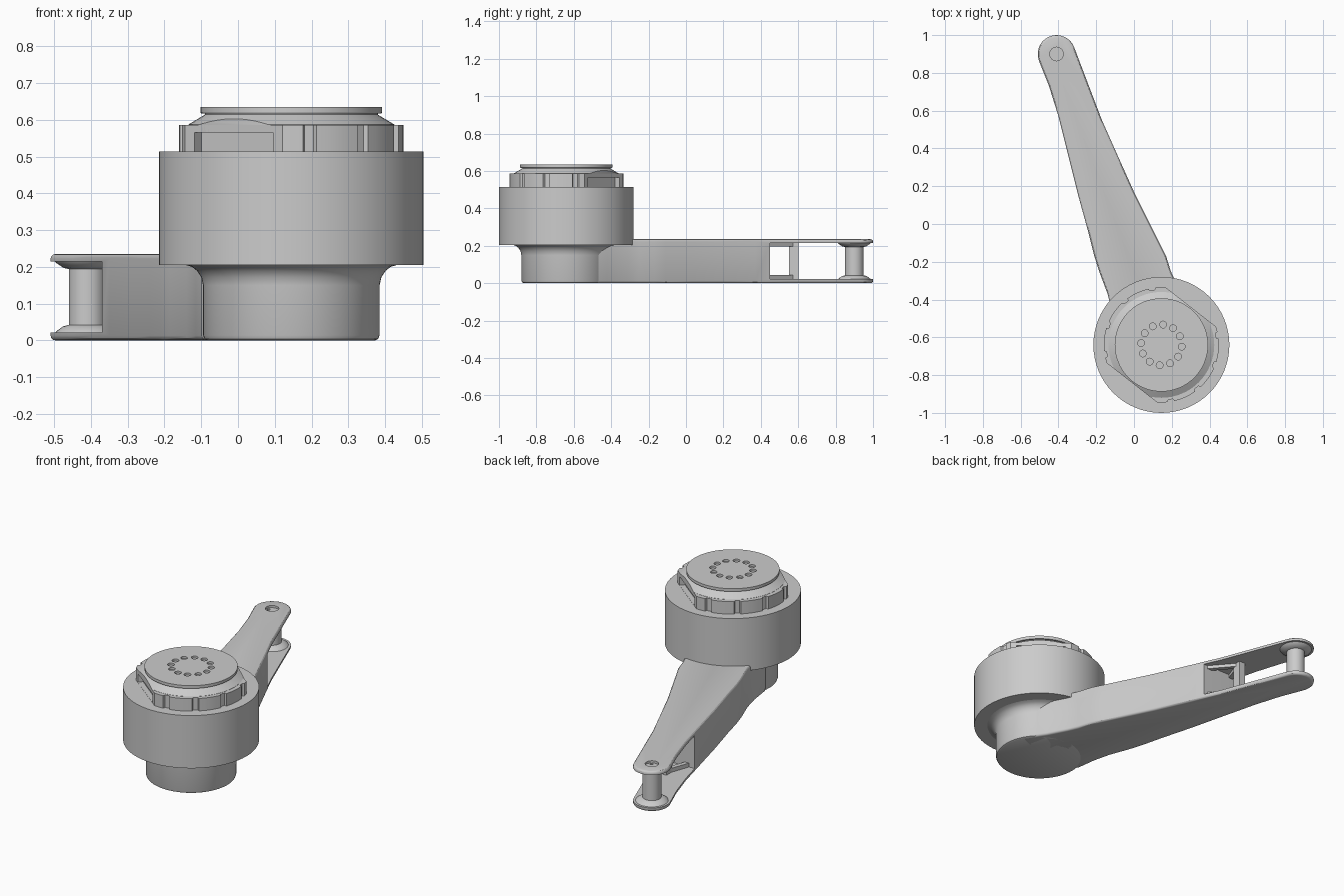
import bpy, bmesh
from math import sin, cos, pi, radians

if "Cube" in bpy.data.objects:
    bpy.data.objects.remove(bpy.data.objects["Cube"])

HUB = (0.145, -0.64)
TIP = (-0.41, 0.90)


def finish(bm, name):
    bmesh.ops.remove_doubles(bm, verts=bm.verts, dist=1e-5)
    bmesh.ops.recalc_face_normals(bm, faces=bm.faces)
    me = bpy.data.meshes.new(name)
    bm.to_mesh(me)
    bm.free()
    ob = bpy.data.objects.new(name, me)
    bpy.context.collection.objects.link(ob)
    return ob


def lathe(name, profile, centre, n=64):
    """Closed solid of revolution from (radius, z) points, capped at both ends."""
    bm = bmesh.new()
    rings = [[bm.verts.new((centre[0] + r * cos(2 * pi * i / n),
                            centre[1] + r * sin(2 * pi * i / n), z)) for i in range(n)]
             for r, z in profile]
    for a, b in zip(rings, rings[1:]):
        for i in range(n):
            j = (i + 1) % n
            bm.faces.new((a[i], a[j], b[j], b[i]))
    bm.faces.new(rings[0])
    bm.faces.new(rings[-1])
    return finish(bm, name)


def prisms(name, outlines, z0, z1):
    bm = bmesh.new()
    for pts in outlines:
        lo = [bm.verts.new((x, y, z0)) for x, y in pts]
        hi = [bm.verts.new((x, y, z1)) for x, y in pts]
        bm.faces.new(lo)
        bm.faces.new(hi)
        for i in range(len(pts)):
            j = (i + 1) % len(pts)
            bm.faces.new((lo[i], lo[j], hi[j], hi[i]))
    return finish(bm, name)


def circle(c, r, n=20):
    return [(c[0] + r * cos(2 * pi * i / n), c[1] + r * sin(2 * pi * i / n)) for i in range(n)]


def bar(a, b, w):
    """Plan outline of a straight bar from a to b."""
    dx, dy = b[0] - a[0], b[1] - a[1]
    l = (dx * dx + dy * dy) ** 0.5
    nx, ny = -dy / l * w / 2, dx / l * w / 2
    return [(a[0] + nx, a[1] + ny), (a[0] - nx, a[1] - ny),
            (b[0] - nx, b[1] - ny), (b[0] + nx, b[1] + ny)]


def apply(ob, mod):
    bpy.context.view_layer.objects.active = ob
    bpy.ops.object.modifier_apply(modifier=mod.name)


def cut(targets, cutter):
    for ob in targets:
        m = ob.modifiers.new("cut", 'BOOLEAN')
        m.object, m.operation, m.solver = cutter, 'DIFFERENCE', 'EXACT'
        apply(ob, m)
    bpy.data.objects.remove(cutter)


def polar(r, deg):
    return (HUB[0] + r * cos(radians(deg)), HUB[1] + r * sin(radians(deg)))


# lower hub with rounded base and flared neck
lathe("lower_hub", [(0.228, 0), (0.236, 0.004), (0.24, 0.014), (0.24, 0.15), (0.245, 0.172),
                    (0.256, 0.189), (0.27, 0.2), (0.29, 0.206), (0.29, 0.21)], HUB)

# main drum
lathe("drum", [(0.36, 0.205), (0.36, 0.513)], HUB)

# notched collar: raised pads alternate with shallow grooves
collar_pts = []
for k in range(12):
    a = k * 30 + 7
    collar_pts += [polar(0.293, a), polar(0.293, a + 5)]
    collar_pts += [polar(0.305, a + 6 + s * 5.75) for s in range(5)]
collar = prisms("notched_collar", [collar_pts], 0.51, 0.586)

# chamfered shoulder and cap disc
shoulder = lathe("shoulder", [(0.28, 0.55), (0.28, 0.587), (0.235, 0.614), (0.235, 0.622)], HUB)
cap = lathe("cap_disc", [(0.245, 0.617), (0.247, 0.62), (0.247, 0.635)], HUB)

# two opposite wrench flats with a deeper slot below each
for deg in (52, 232):
    cut([collar, shoulder], prisms("flat_cutter", [bar(polar(0.254, deg), polar(0.45, deg), 0.6)], 0.50, 0.616))
    cut([collar, shoulder], prisms("slot_cutter", [bar(polar(0.225, deg), polar(0.45, deg), 0.27)], 0.514, 0.565))

# ring of twelve holes in the cap
cut([cap], prisms("hole_cutter", [circle(polar(0.108, 25 + 30 * k), 0.018, 16) for k in range(12)], 0.623, 0.7))

# tapered arm with rounded tip
right = [(0.145, -0.64), (0.36, -0.54), (0.28, -0.42), (0.222, -0.31), (0.195, -0.25), (0.17, -0.17),
         (0.14, -0.11), (0.07, 0.03), (0.0, 0.17), (-0.09, 0.37), (-0.17, 0.55), (-0.25, 0.76)]
tip = [(TIP[0] + 0.1 * cos(radians(a)), TIP[1] + 0.1 * sin(radians(a))) for a in range(18, 199, 12)]
left = [(-0.45, 0.73), (-0.40, 0.57), (-0.35, 0.37), (-0.295, 0.15), (-0.24, -0.05), (-0.21, -0.17),
        (-0.185, -0.25), (-0.14, -0.37), (-0.115, -0.47), (-0.097, -0.6)]
arm = prisms("arm", [right + tip + left], 0, 0.235)
bev = arm.modifiers.new("bevel", 'BEVEL')
bev.width, bev.segments, bev.limit_method, bev.angle_limit = 0.013, 3, 'ANGLE', radians(50)
apply(arm, bev)

# fork opening between the two end plates
cut([arm], prisms("fork_cutter", [[(-0.7, 0.43), (-0.30, 0.45), (0.1, 0.45), (0.1, 1.2), (-0.7, 1.2)]], 0.022, 0.214))

# shallow bore with two pin holes in the upper plate
cut([arm], prisms("bore_cutter", [circle(TIP, 0.036, 24)], 0.222, 0.3))
cut([arm], prisms("pin_cutter", [circle((TIP[0] + dx, TIP[1] + dy), 0.009, 10)
                                 for dx, dy in ((-0.022, 0), (0.016, -0.018))], 0.2, 0.3))

# tip post with flanged ends
lathe("tip_post", [(0.09, 0.018), (0.085, 0.024), (0.066, 0.038), (0.05, 0.042), (0.05, 0.194),
                   (0.064, 0.197), (0.085, 0.211), (0.09, 0.218)], TIP, 32)

# small strut in the fork, with low ribs along both plates
strut = (-0.275, 0.575)
prisms("fork_strut", [bar((strut[0], 0.552), (strut[0], 0.602), 0.04)], 0.018, 0.218)
rib_lines = [bar(strut, (-0.33, 0.42), 0.025), bar(strut, (-0.16, 0.44), 0.025)]
for name, z0, z1 in (("lower_ribs", 0.018, 0.045), ("upper_ribs", 0.195, 0.218)):
    prisms(name, rib_lines, z0, z1)

for ob in bpy.context.scene.objects:
    ob.select_set(True)
bpy.context.view_layer.objects.active = arm
bpy.ops.object.shade_smooth_by_angle(angle=radians(30))
